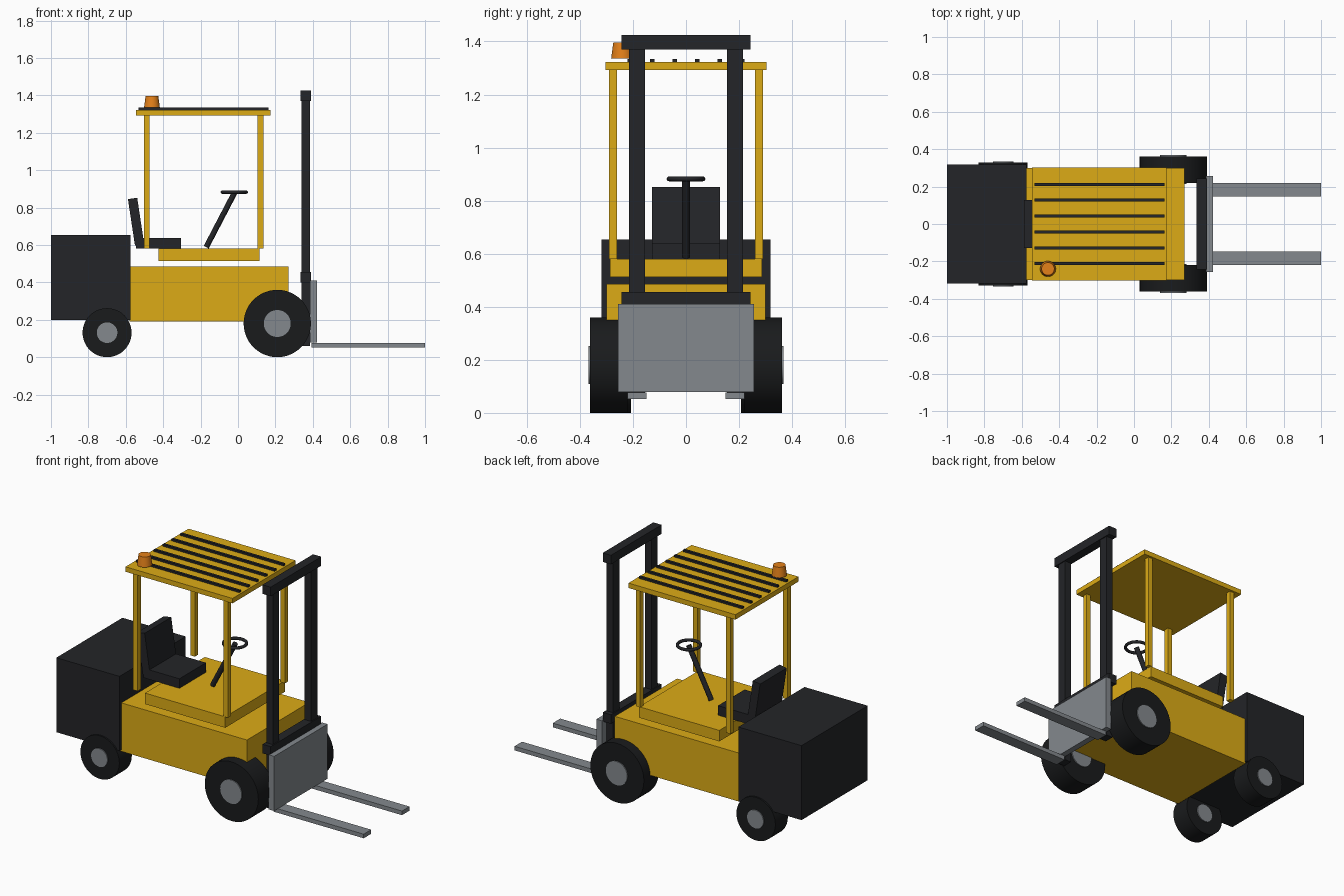
import bpy
from math import radians, pi
from mathutils import Vector

if "Cube" in bpy.data.objects:
    bpy.data.objects.remove(bpy.data.objects["Cube"])


def material(name, r, g, b):
    m = bpy.data.materials.new(name)
    m.diffuse_color = (r, g, b, 1)
    m.use_nodes = True
    m.node_tree.nodes["Principled BSDF"].inputs["Base Color"].default_value = m.diffuse_color
    return m


YELLOW = material("yellow_paint", 0.72, 0.41, 0.008)
DARK = material("dark_paint", 0.017, 0.018, 0.021)
RUBBER = material("rubber", 0.010, 0.011, 0.012)
STEEL = material("steel", 0.23, 0.25, 0.27)
ORANGE = material("orange_lens", 0.78, 0.22, 0.01)


def finish(name, mat, smooth=False):
    ob = bpy.context.object
    ob.name = name
    ob.data.materials.append(mat)
    if smooth:
        bpy.ops.object.shade_smooth_by_angle(angle=radians(35))
    return ob


def box(name, x, y, z, mat):
    """Box from (min, max) ranges on each axis."""
    centre = [(a + b) / 2 for a, b in (x, y, z)]
    bpy.ops.mesh.primitive_cube_add(size=1, location=centre)
    ob = finish(name, mat)
    size = [b - a for a, b in (x, y, z)]
    for v in ob.data.vertices:
        v.co = [c * s for c, s in zip(v.co, size)]
    return ob


def rod(name, a, b, radius, mat, segments=40):
    """Cylinder between two points."""
    a, b = Vector(a), Vector(b)
    d = b - a
    bpy.ops.mesh.primitive_cylinder_add(
        vertices=segments, radius=radius, depth=d.length, location=(a + b) / 2,
        rotation=d.to_track_quat('Z', 'Y').to_euler())
    return finish(name, mat, True)


# Chassis, counterweight and operator platform
box("body", (-0.58, 0.27), (-0.30, 0.30), (0.19, 0.485), YELLOW)
box("counterweight", (-1.0, -0.575), (-0.318, 0.318), (0.20, 0.653), DARK)
box("platform", (-0.425, 0.115), (-0.287, 0.287), (0.513, 0.58), YELLOW)

# Seat
box("seat_cushion", (-0.545, -0.305), (-0.128, 0.128), (0.58, 0.638), DARK)
back = box("seat_back", (-0.57, -0.52), (-0.128, 0.128), (0.60, 0.85), DARK)
back.rotation_euler.y = -0.15

# Steering
rod("steering_column", (-0.17, 0, 0.588), (-0.018, 0, 0.88), 0.015, DARK, 20)
bpy.ops.mesh.primitive_torus_add(
    major_radius=0.064, minor_radius=0.009, major_segments=36,
    minor_segments=12, location=(-0.02, 0, 0.882))
finish("steering_wheel", DARK, True)

# Overhead guard: posts, roof, slats
for end, x in (("rear", -0.487), ("front", 0.12)):
    for side, y in (("right", -0.275), ("left", 0.275)):
        box(f"{end}_{side}_post", (x - 0.015, x + 0.015),
            (y - 0.015, y + 0.015), (0.58, 1.295), YELLOW)
box("roof", (-0.545, 0.175), (-0.303, 0.303), (1.292, 1.322), YELLOW)
for i in range(6):
    y = -0.2125 + 0.085 * i
    box(f"roof_slat_{i + 1}", (-0.532, 0.163), (y - 0.008, y + 0.008),
        (1.322, 1.334), DARK)

# Warning beacon
bpy.ops.mesh.primitive_cone_add(vertices=32, radius1=0.042, radius2=0.034,
                                depth=0.06, location=(-0.46, -0.24, 1.366))
finish("beacon", ORANGE, True)

# Wheels: tyre with a hub running right through
for end, x, r, hub_r, y, width in (("front", 0.21, 0.18, 0.072, 0.291, 0.142),
                                   ("rear", -0.70, 0.131, 0.055, 0.268, 0.12)):
    for side, s in (("right", -1), ("left", 1)):
        for part, rad, half, mat in (("tyre", r, width / 2, RUBBER),
                                     ("hub", hub_r, width / 2 + 0.006, STEEL)):
            rod(f"{end}_{side}_{part}", (x, s * y - half, r),
                (x, s * y + half, r), rad, mat, 48)

# Mast
for side, s in (("right", -1), ("left", 1)):
    y = s * 0.184
    box(f"mast_{side}_rail", (0.34, 0.384), (y - 0.03, y + 0.03),
        (0.06, 1.40), DARK)
for name, z in (("lower", 0.40), ("top", 1.37)):
    box(f"mast_{name}_crossbar", (0.335, 0.39), (-0.243, 0.243),
        (z, z + 0.055), DARK)

# Carriage and forks
box("carriage", (0.386, 0.423), (-0.257, 0.257), (0.078, 0.41), STEEL)
for side, s in (("right", -1), ("left", 1)):
    y = s * 0.184
    box(f"{side}_fork", (0.393, 1.0), (y - 0.036, y + 0.036),
        (0.052, 0.077), STEEL)
